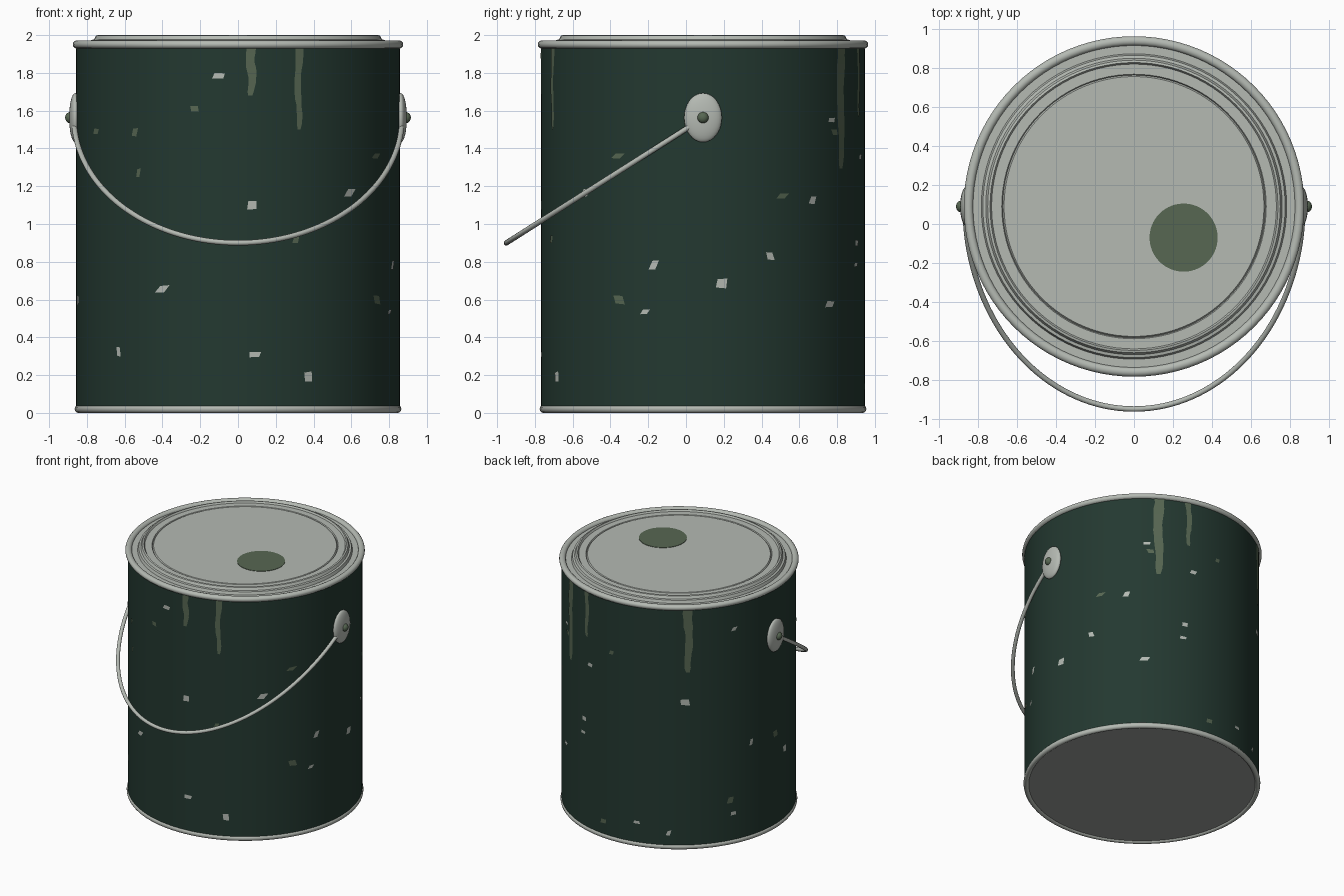
import bpy, bmesh, math, random
from mathutils import Vector

if "Cube" in bpy.data.objects:
    bpy.data.objects.remove(bpy.data.objects["Cube"])

random.seed(4)
CY = 0.09          # can axis sits behind the origin because the handle hangs forward
R = 0.857          # wall radius
SEG = 96


def material(name, rgb):
    m = bpy.data.materials.new(name)
    m.diffuse_color = (*rgb, 1)
    m.use_nodes = True
    m.node_tree.nodes["Principled BSDF"].inputs["Base Color"].default_value = m.diffuse_color
    return m


METAL = material("pale metal", (0.46, 0.49, 0.45))
STEEL = material("base steel", (0.33, 0.335, 0.33))
DARK = material("dark green wall", (0.017, 0.040, 0.030))
PAINT = material("muted green paint", (0.095, 0.135, 0.085))


def finish(name, bm, mat, smooth=True):
    me = bpy.data.meshes.new(name)
    bm.to_mesh(me)
    bm.free()
    ob = bpy.data.objects.new(name, me)
    bpy.context.collection.objects.link(ob)
    me.materials.append(mat)
    if smooth:
        bpy.ops.object.select_all(action='DESELECT')
        ob.select_set(True)
        bpy.context.view_layer.objects.active = ob
        bpy.ops.object.shade_smooth_by_angle(angle=math.radians(35))
    return ob


def lathe(name, profile, mat, closed=False, center=(0, CY)):
    """Revolve (radius, height) points around a vertical axis."""
    bm = bmesh.new()
    rings = []
    for r, z in profile:
        rings.append([bm.verts.new((center[0] + r * math.cos(2 * math.pi * i / SEG),
                                    center[1] + r * math.sin(2 * math.pi * i / SEG), z))
                      for i in range(SEG)])
    pairs = list(zip(rings, rings[1:]))
    if closed:
        pairs.append((rings[-1], rings[0]))
    for a, b in pairs:
        for i in range(SEG):
            j = (i + 1) % SEG
            bm.faces.new((a[i], a[j], b[j], b[i]))
    bmesh.ops.remove_doubles(bm, verts=bm.verts, dist=1e-5)
    return finish(name, bm, mat)


def bead(r, z, hr, hz, n=14):
    return [(r + hr * math.cos(2 * math.pi * k / n), z + hz * math.sin(2 * math.pi * k / n))
            for k in range(n)]


def on_wall(deg, across, z, lift=0.003):
    a = math.radians(deg) + across / R
    return ((R + lift) * math.cos(a), CY + (R + lift) * math.sin(a), z)


# Can wall, rolled beads and recessed base
lathe("can_wall", [(R, 0.02), (R, 1.95)], DARK)
lathe("top_rim", bead(0.851, 1.95, 0.024, 0.022), METAL, closed=True)
lathe("bottom_rim", bead(0.845, 0.021, 0.020, 0.021), METAL, closed=True)
lathe("base_plate", [(0, 0.012), (0.84, 0.012)], STEEL)

# Stepped lid with a pressed groove
lathe("lid", [(0.845, 1.952), (0.785, 1.952), (0.777, 1.974), (0.762, 1.977),
              (0.752, 1.997), (0.740, 2.0), (0.732, 1.987), (0.680, 1.987),
              (0.675, 1.978), (0.668, 1.987), (0, 1.987)], METAL)
lathe("lid_paint_spot", [(0.175, 1.986), (0.175, 1.990), (0, 1.990)], PAINT, center=(0.255, -0.07))

# Handle ears and rivets on both sides
for side, label in ((-1, "left"), (1, "right")):
    for part, x, size, mat in (("ear", 0.862, (0.032, 0.10, 0.13), METAL),
                               ("rivet", 0.888, (0.027, 0.03, 0.03), PAINT)):
        bm = bmesh.new()
        bmesh.ops.create_uvsphere(bm, u_segments=32, v_segments=16, radius=1)
        bmesh.ops.scale(bm, vec=size, verts=bm.verts)
        bmesh.ops.translate(bm, vec=(side * x, CY, 1.563), verts=bm.verts)
        finish(f"{label}_{part}", bm, mat)

# Wire handle: half ellipse in a plane tilted forward
bm = bmesh.new()
N, M, WIRE = 72, 12, 0.014
rings = []
down = Vector((0, -1.041, -0.66))
normal = Vector((1, 0, 0)).cross(down).normalized()
for k in range(N + 1):
    t = math.pi * k / N
    p = Vector((0.868 * math.cos(t), CY, 1.56)) + down * math.sin(t)
    tangent = (Vector((-0.868 * math.sin(t), 0, 0)) + down * math.cos(t)).normalized()
    side = tangent.cross(normal)
    rings.append([bm.verts.new(p + WIRE * (normal * math.cos(2 * math.pi * j / M)
                                           + side * math.sin(2 * math.pi * j / M)))
                  for j in range(M)])
for a, b in zip(rings, rings[1:]):
    for j in range(M):
        bm.faces.new((a[j], a[(j + 1) % M], b[(j + 1) % M], b[j]))
bm.faces.new(rings[0])
bm.faces.new(rings[-1])
bmesh.ops.recalc_face_normals(bm, faces=bm.faces)
finish("wire_handle", bm, METAL)

# Paint drips running down from the rim: angle, lower end, width
bm = bmesh.new()
for deg, low, width in ((-85.3, 1.68, 0.055), (-68.1, 1.50, 0.042), (58.2, 1.295, 0.075),
                        (73.5, 1.57, 0.045), (129.6, 1.43, 0.07)):
    rows, steps = [], 14
    for k in range(steps + 1):
        f = k / steps
        half = 0.5 * width * (1 - 0.35 * f + random.uniform(-0.12, 0.12))
        if k == steps:
            half *= 0.7
        sway = 0.006 * math.sin(f * 8 + deg)
        z = 1.94 + (low - 1.94) * f
        rows.append([bm.verts.new(on_wall(deg, sway + s * half, z)) for s in (-1, 1)])
    for a, b in zip(rows, rows[1:]):
        bm.faces.new((b[0], b[1], a[1], a[0]))
finish("paint_drips", bm, PAINT, smooth=False)


def chips(name, table, mat):
    """Irregular flat flecks on the wall: angle, height, width, tallness."""
    bm = bmesh.new()
    for deg, z, w, h in table:
        skew = random.uniform(-0.15, 0.25) * w
        corners = []
        for sx, sz in ((-1, -1), (1, -1), (1, 1), (-1, 1)):
            jx, jz = random.uniform(0.8, 1.05), random.uniform(0.75, 1.05)
            corners.append(bm.verts.new(on_wall(deg, sx * jx * w / 2 + sz * skew,
                                                z + sz * jz * h / 2)))
        bm.faces.new(corners)
    finish(name, bm, mat, smooth=False)


# Scratches down to bare metal
chips("bare_metal_chips", (
    (-96.7, 1.785, 0.06, 0.03), (-85, 1.10, 0.05, 0.05), (-46.5, 1.165, 0.06, 0.05),
    (-117.8, 0.655, 0.065, 0.045), (-84, 0.31, 0.06, 0.03), (-64.4, 0.19, 0.045, 0.06),
    (-137.3, 0.325, 0.03, 0.055), (-17.7, 0.785, 0.04, 0.05), (-20.9, 0.535, 0.04, 0.025),
    (6.7, 0.685, 0.055, 0.05), (24.5, 0.83, 0.04, 0.045), (42.6, 1.125, 0.045, 0.04),
    (51.4, 0.575, 0.06, 0.035), (52.5, 1.55, 0.055, 0.025), (71.5, 0.90, 0.045, 0.035),
    (76, 1.355, 0.05, 0.03), (70.5, 0.785, 0.05, 0.025), (104, 0.197, 0.05, 0.025),
    (120, 0.135, 0.03, 0.045), (128, 1.19, 0.065, 0.05), (153, 1.737, 0.04, 0.03),
    (163, 0.785, 0.03, 0.05), (152.5, 0.25, 0.045, 0.03), (189, 0.595, 0.05, 0.05)), METAL)

# Flecks of the lighter paint
chips("green_chips", (
    (-105.6, 1.61, 0.045, 0.03), (-151, 1.49, 0.05, 0.03), (-129.5, 1.485, 0.035, 0.045),
    (-127.8, 1.27, 0.025, 0.05), (-31.7, 1.36, 0.06, 0.028), (-31.3, 0.60, 0.06, 0.05),
    (29.3, 1.15, 0.055, 0.03), (54.2, 1.485, 0.05, 0.035), (90, 1.52, 0.035, 0.03),
    (85, 0.14, 0.055, 0.035), (151, 0.36, 0.05, 0.05), (180, 0.77, 0.05, 0.055),
    (-69, 0.92, 0.03, 0.04)), PAINT)
